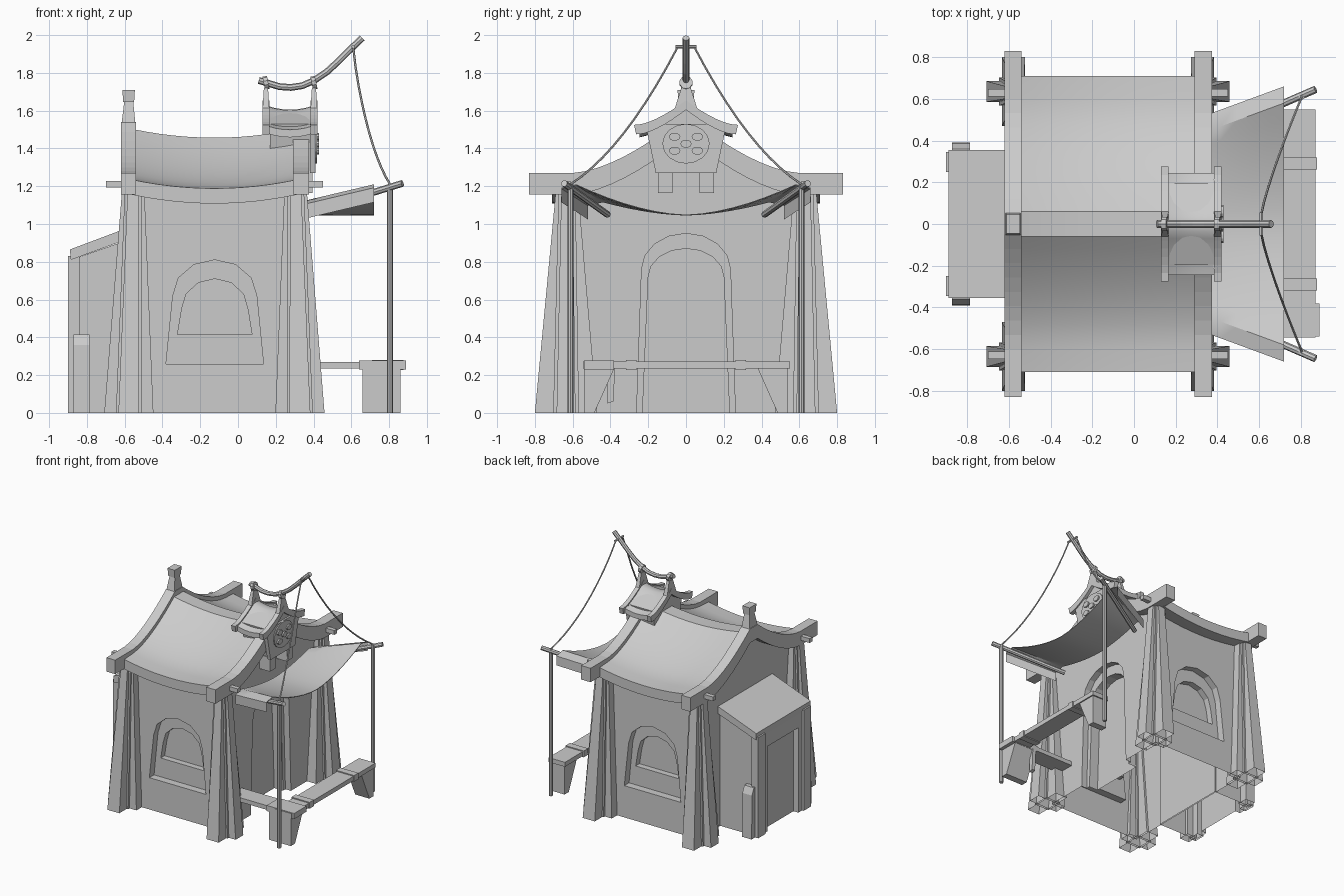
import bpy, bmesh
from math import sin, cos, pi
from mathutils import Vector

if "Cube" in bpy.data.objects:
    bpy.data.objects.remove(bpy.data.objects["Cube"])

CX = -0.125  # centre of the house along x


def add(name, verts, faces, smooth=False):
    me = bpy.data.meshes.new(name)
    me.from_pydata([tuple(v) for v in verts], [], faces)
    bm = bmesh.new()
    bm.from_mesh(me)
    bmesh.ops.recalc_face_normals(bm, faces=bm.faces)
    for f in bm.faces:
        f.smooth = smooth
    bm.to_mesh(me)
    bm.free()
    ob = bpy.data.objects.new(name, me)
    bpy.context.collection.objects.link(ob)
    return ob


def prism(name, prof, axis, a, b):
    """Extrude a (u, z) outline along x or y from a to b."""
    n = len(prof)
    put = (lambda u, z, d: (d, u, z)) if axis == 'x' else (lambda u, z, d: (u, d, z))
    verts = [put(u, z, d) for d in (a, b) for u, z in prof]
    faces = [tuple(range(n)), tuple(range(2 * n - 1, n - 1, -1))]
    faces += [(i, (i + 1) % n, n + (i + 1) % n, n + i) for i in range(n)]
    return add(name, verts, faces)


def block(name, x0, x1, y0, y1, z0, z1, top=None):
    """Box, optionally with another rectangle (x0, x1, y0, y1) on top."""
    t = top or (x0, x1, y0, y1)
    v = [(x, y, z) for (a, b, c, d, z) in ((x0, x1, y0, y1, z0), (*t, z1))
         for x, y in ((a, c), (b, c), (b, d), (a, d))]
    return add(name, v, [(3, 2, 1, 0), (4, 5, 6, 7)] +
               [(i, (i + 1) % 4, 4 + (i + 1) % 4, 4 + i) for i in range(4)])


def tube(name, pts, r, sides=8):
    pts = [Vector(p) for p in pts]
    verts, faces = [], []
    for i, p in enumerate(pts):
        t = (pts[min(i + 1, len(pts) - 1)] - pts[max(i - 1, 0)]).normalized()
        u = t.cross(Vector((0, 1, 0)) if abs(t.y) < .8 else Vector((1, 0, 0))).normalized()
        w = t.cross(u)
        verts += [p + r * (cos(2 * pi * k / sides) * u + sin(2 * pi * k / sides) * w) for k in range(sides)]
    for i in range(len(pts) - 1):
        for k in range(sides):
            a, b = i * sides + k, i * sides + (k + 1) % sides
            faces.append((a, b, b + sides, a + sides))
    faces += [tuple(range(sides)), tuple(range(len(verts) - sides, len(verts)))]
    return add(name, verts, faces)


def sheet(name, fn, us, vs, thick):
    """Grid surface fn(u, v) given thickness straight down."""
    n, m = len(us), len(vs)
    top = [Vector(fn(u, v)) for u in us for v in vs]
    verts = top + [p - Vector((0, 0, thick)) for p in top]
    N, faces = n * m, []
    for i in range(n - 1):
        for j in range(m - 1):
            q = (i * m + j, i * m + j + 1, (i + 1) * m + j + 1, (i + 1) * m + j)
            faces += [q, tuple(N + k for k in reversed(q))]
    rim = [j for j in range(m)] + [i * m + m - 1 for i in range(1, n)] + \
          [(n - 1) * m + j for j in range(m - 2, -1, -1)] + [i * m for i in range(n - 2, 0, -1)]
    faces += [(a, b, N + b, N + a) for a, b in zip(rim, rim[1:] + rim[:1])]
    ob = add(name, verts, faces, True)
    for o in bpy.context.selected_objects:
        o.select_set(False)
    ob.select_set(True)
    bpy.context.view_layer.objects.active = ob
    bpy.ops.object.shade_smooth_by_angle()
    return ob


def arch(c, w0, w1, zb, zs, zt, n=6):
    return [(c - w0, zb), (c + w0, zb)] + \
           [(c + w1 * cos(pi * k / n), zs + (zt - zs) * sin(pi * k / n)) for k in range(n + 1)]


def cut(ob, cutter):
    cutter.hide_render = True
    m = ob.modifiers.new('recess', 'BOOLEAN')
    m.operation, m.object, m.solver = 'DIFFERENCE', cutter, 'EXACT'


def apply_cuts(ob):
    dg = bpy.context.evaluated_depsgraph_get()
    me = bpy.data.meshes.new_from_object(ob.evaluated_get(dg))
    cutters = [m.object for m in ob.modifiers]
    ob.modifiers.clear()
    ob.data = me
    for c in cutters:
        bpy.data.objects.remove(c)


def open_bottom(ob):
    """The building has no floor: drop faces lying on the ground."""
    bm = bmesh.new()
    bm.from_mesh(ob.data)
    low = [f for f in bm.faces if all(v.co.z < 0.001 for v in f.verts)]
    bmesh.ops.delete(bm, geom=low, context='FACES')
    bm.to_mesh(ob.data)
    bm.free()


def roof_z(y):
    return 1.27 + 0.31 * max(0, 1 - abs(y) / 0.6) ** 1.6


span = lambda a, b, n: [a + (b - a) * i / n for i in range(n + 1)]

# House walls with curved gables
ys = span(-0.6, -0.08, 8) + span(0.08, 0.6, 8)
house = prism('house_walls', [(-0.615, 0), (0.615, 0)] + [(y, roof_z(y) - 0.11) for y in reversed(ys)], 'x', -0.54, 0.3)
for s in (-1, 1):
    cut(house, prism('window_outer_cut', arch(-0.123, 0.258, 0.222, 0.26, 0.62, 0.81), 'y', s * 0.9, s * 0.55))
    cut(house, prism('window_inner_cut', arch(-0.123, 0.197, 0.175, 0.415, 0.55, 0.71), 'y', s * 0.88, s * 0.5))
cut(house, prism('door_outer_cut', arch(0, 0.265, 0.235, -0.1, 0.76, 0.95, 8), 'x', 0.6, 0.25))
cut(house, prism('door_inner_cut', arch(0, 0.235, 0.2, -0.12, 0.72, 0.87, 8), 'x', 0.58, 0.17))
apply_cuts(house)
open_bottom(house)

# Corner buttresses: crossed tapering fins around a post
for sx, px in ((-1, -0.578), (1, 0.328)):
    tx = CX + sx * 0.43
    for sy in (-1, 1):
        py, ty = sy * 0.635, sy * 0.63
        for nm, a, b, ta, tb in (('fin_x', 0.13, 0.05, 0.06, 0.03), ('fin_y', 0.055, 0.165, 0.03, 0.06),
                                 ('post', 0.068, 0.068, 0.045, 0.045)):
            open_bottom(block('buttress_' + nm, px - a, px + a, py - b, py + b, 0, 1.165,
                              (tx - ta, tx + ta, ty - tb, ty + tb)))

# Saddle roof
sheet('main_roof', lambda x, y: (x, y, roof_z(y) - 0.03 - 0.045 * (1 - ((x - CX) / 0.43) ** 2)
                                 - 0.06 * max(0, abs(y) - 0.6)),
      span(-0.56, 0.31, 12), [-0.71] + span(-0.6, -0.06, 9) + span(0.06, 0.6, 9) + [0.71], 0.08)

# Barge boards, left ridge finial and eave beam ends
edge = [-0.83] + span(-0.6, -0.05, 8) + span(0.05, 0.6, 8) + [0.83]
for x0, x1 in ((-0.62, -0.54), (0.29, 0.375)):
    prism('barge_board', [(y, roof_z(y)) for y in edge] + [(y, roof_z(y) - 0.115) for y in reversed(edge)], 'x', x0, x1)
    out = x0 - 0.08 if x0 < 0 else x1 + 0.075
    for y in (-0.63, 0.63):
        block('eave_beam_end', *sorted((out, (x0 + x1) / 2)), y - 0.018, y + 0.018, 1.193, 1.228)
block('finial_neck', -0.62, -0.54, -0.06, 0.06, 1.5, 1.65, (-0.602, -0.555, -0.03, 0.03))
block('finial_cap', -0.608, -0.55, -0.04, 0.04, 1.645, 1.71, (-0.612, -0.546, -0.045, 0.045))

# Lean-to on the left with door recess, corner posts, sloped roof
shed = prism('lean_to', [(-0.885, 0), (-0.53, 0), (-0.53, 0.94), (-0.6, 0.91), (-0.885, 0.81)], 'y', -0.325, 0.325)
cut(shed, block('shed_cut', -1, -0.84, -0.2, 0.2, -0.1, 0.7))
apply_cuts(shed)
open_bottom(shed)
prism('lean_to_roof', [(-0.885, 0.81), (-0.53, 0.94), (-0.53, 1.0), (-0.89, 0.865)], 'y', -0.355, 0.355)
for s in (-1, 1):
    y0, y1 = sorted((s * 0.25, s * 0.345))
    open_bottom(block('lean_to_post', -0.9, -0.84, y0, y1, 0, 0.83))
    open_bottom(prism('lean_to_stub', [(s * 0.3, 0), (s * 0.39, 0), (s * 0.385, 0.36), (s * 0.36, 0.415), (s * 0.3, 0.415)],
                      'x', -0.872, -0.785))


# Awning: sagging cloth draped over two slanted rails
def cloth(x, v):
    k = (x - 0.34) / 0.38
    yc, zc = 0.44 + 0.14 * k, 1.12 + 0.09 * k
    s = 1 if v > 0 else -1
    if abs(v) > 1:
        return (x, s * (yc + 0.08), zc - 0.09 * (abs(v) - 1) / 0.1)
    return (x, yc * v, 1.05 + (zc - 1.05) * abs(v) ** 1.7)


sheet('awning', cloth, span(0.34, 0.72, 5), [-1.1, -1.02] + span(-1, 1, 14) + [1.02, 1.1], 0.005)
for s in (-1, 1):
    tube('awning_rail', [(0.34, s * 0.415, 1.05), (0.87, s * 0.645, 1.215)], 0.018)
    tube('awning_pole', [(0.805, s * 0.612, 0), (0.805, s * 0.612, 1.21)], 0.016)
    # Stay ropes
    tube('stay_rope', [(0.61 + 0.195 * (t ** 1.2), s * (0.045 + 0.567 * t), 1.935 - 0.725 * t - 0.36 * t * (1 - t))
                       for t in span(0, 1, 10)], 0.006, 6)

# Counter bench in an L with bands and splayed legs
block('counter_top', 0.72, 0.87, -0.545, 0.55, 0.235, 0.272)
block('counter_arm', 0.3, 0.72, -0.53, -0.38, 0.235, 0.27)
block('counter_corner', 0.64, 0.89, -0.54, -0.38, 0.23, 0.277)
for y in (-0.29, 0.29):
    block('counter_band', 0.71, 0.876, y - 0.028, y + 0.028, 0.228, 0.28)
for s in (-1, 1):
    prism('counter_leg', [(s * 0.38, 0.235), (s * 0.54, 0.235), (s * 0.54, 0), (s * 0.485, 0)], 'x', 0.66 if s < 0 else 0.73, 0.86)
prism('arm_brace', [(-0.415, 0.05), (-0.385, 0.06), (-0.375, 0.24), (-0.415, 0.24)], 'x', 0.66, 0.69)

# Ridge turret: body, round face plate, brackets
prism('turret_body', [(-0.14, 1.27), (0.14, 1.27), (0.195, 1.53), (0.05, 1.59), (-0.05, 1.59), (-0.195, 1.53)], 'x', 0.17, 0.395)
prism('turret_face', [(-0.16, 1.27), (0.16, 1.27), (0.215, 1.53), (-0.215, 1.53)], 'x', 0.38, 0.41)
ring = lambda y, z, a, b, n: [(y + a * cos(2 * pi * k / n), z + b * sin(2 * pi * k / n)) for k in range(n)]
prism('face_disc', ring(0, 1.425, 0.125, 0.105, 16), 'x', 0.40, 0.418)
for y, z in ((0, 1.425), (-0.06, 1.462), (0.06, 1.462), (-0.06, 1.388), (0.06, 1.388)):
    prism('face_boss', ring(y, z, 0.03, 0.022, 10), 'x', 0.41, 0.43)
for y in (-0.11, 0.11):
    block('turret_bracket', 0.3, 0.395, y - 0.038, y + 0.038, 1.165, 1.28)

# Turret roof, end boards with horned finials
tz = lambda y: 1.525 + 0.13 * max(0, 1 - abs(y) / 0.26) ** 1.5
sheet('turret_roof', lambda x, y: (x, y, tz(max(abs(y), 0.03)) - 0.008 - 0.02 * (1 - ((x - 0.275) / 0.12) ** 2)),
      span(0.155, 0.395, 6), span(-0.245, 0.245, 14), 0.04)
ty = span(-0.275, 0.275, 14)
for x in (0.148, 0.402):
    prism('turret_board', [(y, tz(y)) for y in ty] + [(y * 0.96, tz(y) - 0.05) for y in reversed(ty)], 'x', x - 0.018, x + 0.018)
    block('turret_finial', x - 0.018, x + 0.018, -0.06, 0.06, 1.61, 1.72, (x - 0.011, x + 0.011, -0.025, 0.025))
    tube('pole_ring', [(x - 0.012, 0, 1.745), (x + 0.012, 0, 1.75)], 0.035, 10)

# Curved mast over the turret and its cross pin
tube('mast', [(0.11, 0, 1.76), (0.16, 0, 1.745), (0.22, 0, 1.727), (0.28, 0, 1.723), (0.34, 0, 1.732), (0.4, 0, 1.758),
              (0.47, 0, 1.805), (0.53, 0, 1.86), (0.6, 0, 1.93), (0.658, 0, 1.985)], 0.018)
tube('mast_pin', [(0.61, -0.055, 1.938), (0.61, 0.055, 1.938)], 0.009, 6)
